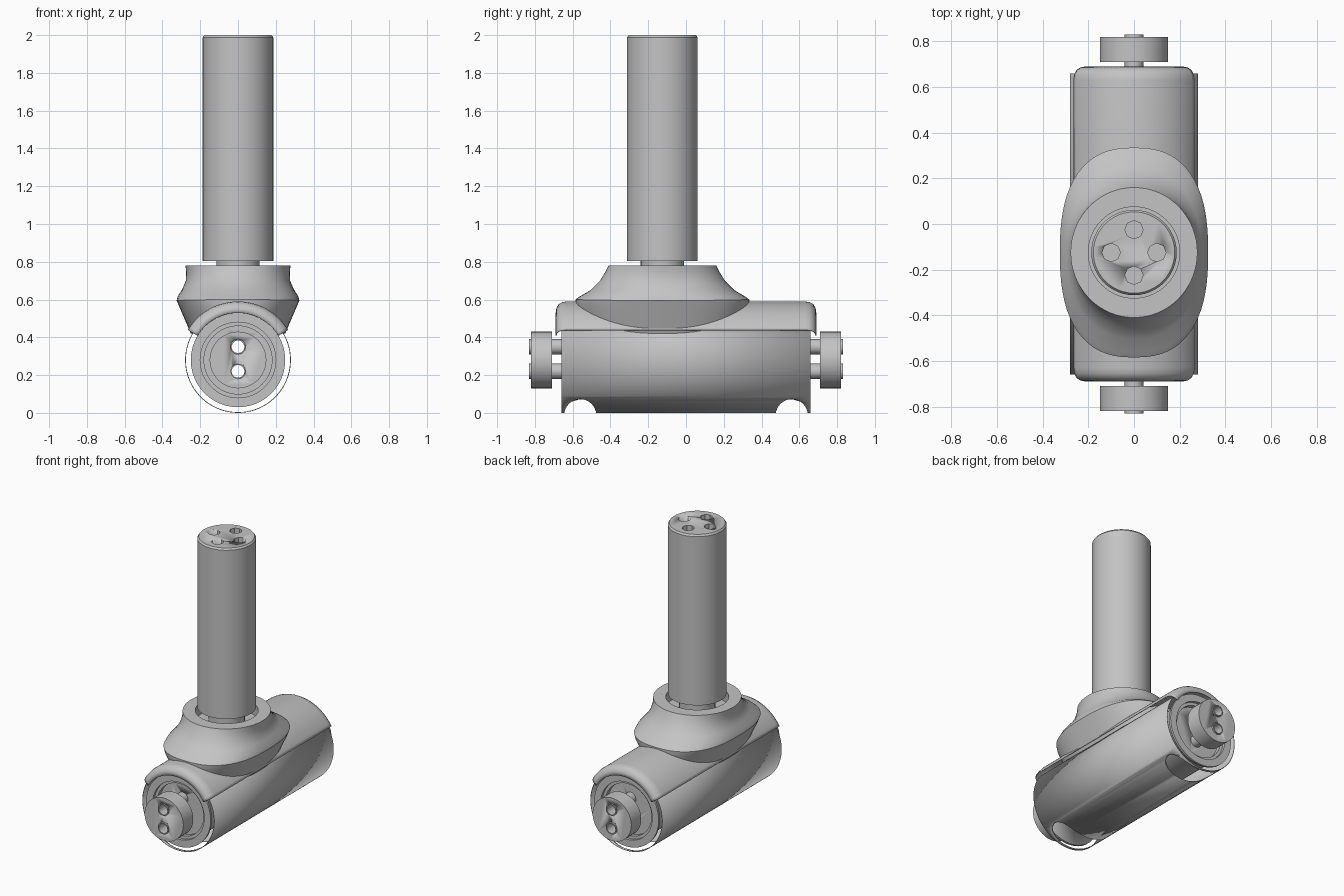
import bpy, bmesh
from math import sin, cos, pi, copysign

cube = bpy.data.objects.get("Cube")
if cube:
    bpy.data.objects.remove(cube, do_unlink=True)

grey = bpy.data.materials.new("plain grey")
grey.use_nodes = True
GREY = (0.55, 0.55, 0.55, 1)
grey.diffuse_color = GREY
grey.node_tree.nodes["Principled BSDF"].inputs["Base Color"].default_value = GREY

AXIS_Z = 0.28     # height of the barrel axis
POST_Y = -0.125   # position of the upright post


def along_y(r, h, a, cx=0, cz=AXIS_Z):
    return (cx + r * cos(a), h, cz + r * sin(a))


def along_z(r, h, a, cx=0, cy=POST_Y):
    return (cx + r * cos(a), cy + r * sin(a), h)


def select(ob):
    bpy.ops.object.select_all(action='DESELECT')
    ob.select_set(True)
    bpy.context.view_layer.objects.active = ob


def grid_object(name, rows, wrap=True, loop=False, caps=False, angle=0.6):
    """Skin a list of point rows into one smooth-shaded object."""
    bm = bmesh.new()
    vs = [[bm.verts.new(p) for p in row] for row in rows]
    n = len(rows[0])
    pairs = list(zip(vs, vs[1:])) + ([(vs[-1], vs[0])] if loop else [])
    for a, b in pairs:
        for i in range(n if wrap else n - 1):
            j = (i + 1) % n
            bm.faces.new((a[i], a[j], b[j], b[i]))
    if caps:
        bm.faces.new(vs[0])
        bm.faces.new(vs[-1])
    bmesh.ops.recalc_face_normals(bm, faces=bm.faces)
    me = bpy.data.meshes.new(name)
    bm.to_mesh(me)
    bm.free()
    me.materials.append(grey)
    ob = bpy.data.objects.new(name, me)
    bpy.context.collection.objects.link(ob)
    select(ob)
    bpy.ops.object.shade_smooth_by_angle(angle=angle)
    return ob


def lathe(name, profile, place, steps=48, arc=None, loop=False, caps=True, **at):
    a0, a1 = arc or (0, 2 * pi)
    count = steps + 1 if arc else steps
    rows = [[place(r, h, a0 + (a1 - a0) * i / steps, **at) for i in range(count)]
            for r, h in profile]
    return grid_object(name, rows, wrap=not arc, loop=loop,
                       caps=caps and not loop and not arc)


def apply(ob, mod):
    select(ob)
    bpy.ops.object.modifier_apply(modifier=mod.name)


def cut(ob, cutters):
    for c in cutters:
        mod = ob.modifiers.new("cut", 'BOOLEAN')
        mod.operation = 'DIFFERENCE'
        mod.object = c
        apply(ob, mod)
        bpy.data.objects.remove(c, do_unlink=True)


def thin(ob, t=0.004):
    mod = ob.modifiers.new("wall", 'SOLIDIFY')
    mod.thickness = t
    mod.offset = -1
    apply(ob, mod)


PIN_Z = (0.35, 0.22)


def pin_cutters():
    return [lathe("pin_cutter", [(0.036, -1), (0.036, 1)], along_y, 12, cz=z) for z in PIN_Z]


# Inner drum with flared, stepped end plates
half = [(0.21, 0.57), (0.225, 0.62), (0.25, 0.645), (0.25, 0.66),
        (0.2, 0.66), (0.2, 0.64), (0.18, 0.64), (0.18, 0.61)]
drum = lathe("inner_drum", [(r, -h) for r, h in reversed(half)] + half, along_y)
cut(drum, pin_cutters())

# End knobs
for side, name in ((-1, "front_knob"), (1, "back_knob")):
    knob = lathe(name, [(0.15, side * 0.71), (0.15, side * 0.82)], along_y)
    cut(knob, pin_cutters())

# Hollow pins running right through the barrel
for z, name in zip(PIN_Z, ("upper_pin", "lower_pin")):
    lathe(name, [(0.041, -0.83), (0.041, 0.83), (0.034, 0.83), (0.034, -0.83)],
          along_y, 12, loop=True, cz=z)

# Lower cradle: thin open tube with a scallop under each end
cradle = lathe("lower_cradle", [(0.28, -0.66), (0.28, 0.66)], along_y, 48,
               arc=(pi - 0.61, 2 * pi + 0.61))
thin(cradle)
scallops = []
for y in (-0.56, 0.56):
    rows = [[(x, y + 0.085 * cos(i * pi / 12), -0.012 + 0.085 * sin(i * pi / 12))
             for i in range(24)] for x in (-0.5, 0.5)]
    scallops.append(grid_object("scallop_cutter", rows, caps=True))
cut(cradle, scallops)

# Upper cover: arched shell with rounded ends
end = [(0.31, 0.63), (0.306, 0.655), (0.295, 0.674), (0.275, 0.686), (0.25, 0.69)]
cover = lathe("upper_cover", [(r, -h) for r, h in reversed(end)] + end, along_y, 32,
              arc=(0.54, pi - 0.54))
thin(cover)

# Saddle collar: round at the top, spreading over the barrel
# each ring: half width, half length, height at sides, height at ends, squareness
rings = [(0.2, 0.2, 0.7, 0.7, 1), (0.2, 0.2, 0.78, 0.78, 1),
         (0.278, 0.285, 0.78, 0.78, 1), (0.274, 0.3, 0.745, 0.75, 1),
         (0.276, 0.33, 0.7, 0.7, 0.95), (0.295, 0.38, 0.655, 0.65, 0.9),
         (0.318, 0.44, 0.62, 0.615, 0.82), (0.325, 0.46, 0.595, 0.6, 0.8),
         (0.31, 0.46, 0.56, 0.57, 0.8), (0.25, 0.45, 0.42, 0.53, 0.8)]
rows = []
for rx, ry, zs, ze, p in rings:
    row = []
    for i in range(64):
        c, s = cos(i * pi / 32), sin(i * pi / 32)
        row.append((copysign(rx * abs(c) ** p, c), POST_Y + copysign(ry * abs(s) ** p, s),
                    zs + (ze - zs) * s * s))
    rows.append(row)
grid_object("saddle_collar", rows, caps=True)

# Short stub carrying the post
lathe("post_stub", [(0.115, 0.69), (0.115, 0.82)], along_z, 32)

# Upright post with four sockets in its top
post = lathe("upright_post", [(0.187, 0.805), (0.187, 1.988), (0.178, 2.0)], along_z)
sockets = [lathe("socket_cutter", [(0.04, 1.94), (0.04, 2.1)], along_z, 8,
                 cx=0.1 * cos(k * pi / 2), cy=POST_Y + 0.1 * sin(k * pi / 2))
           for k in range(4)]
cut(post, sockets)
